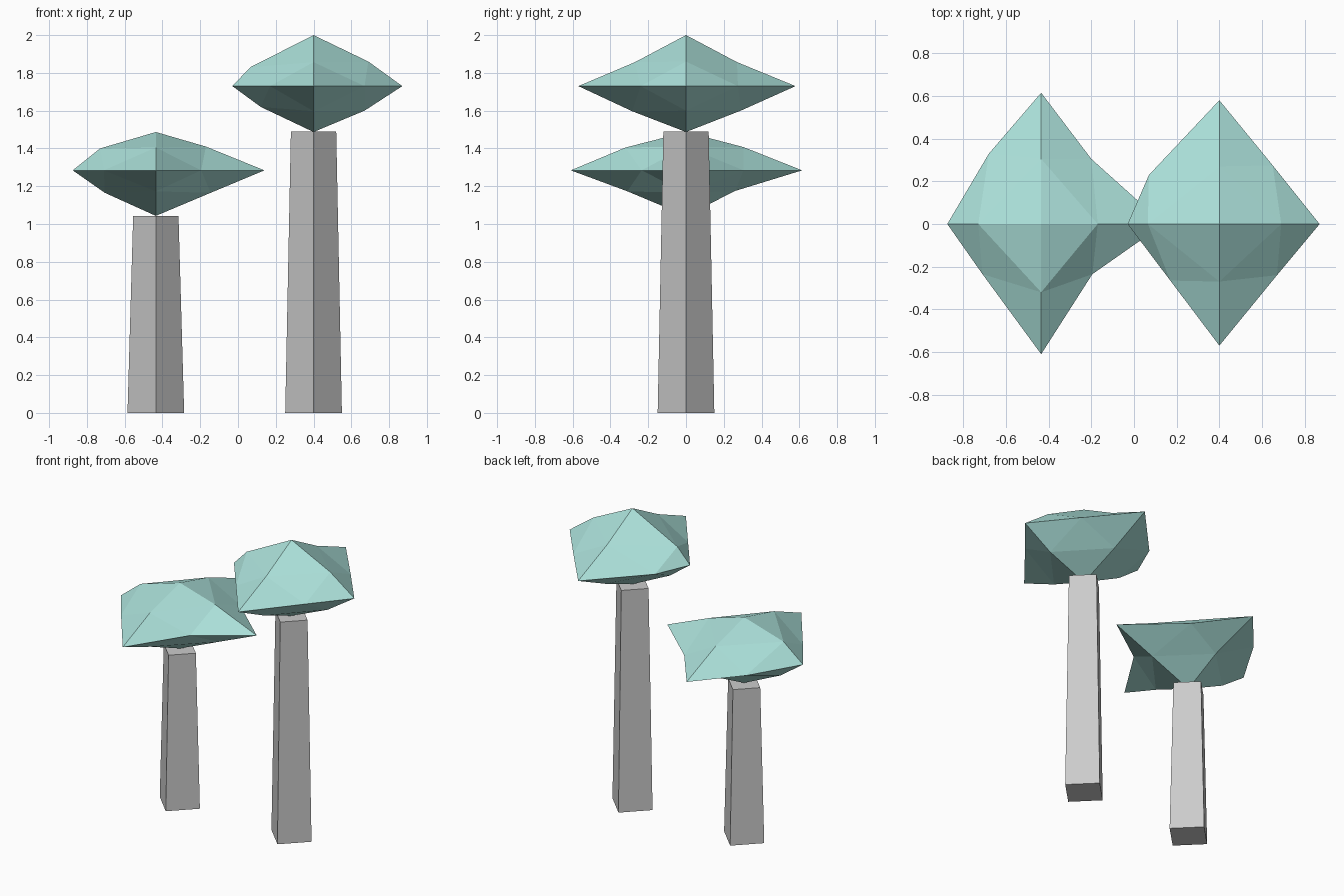
import bpy, bmesh
from math import radians
from mathutils import Matrix

if "Cube" in bpy.data.objects:
    bpy.data.objects.remove(bpy.data.objects["Cube"])

leaf = bpy.data.materials.new("leaf_teal")
leaf.diffuse_color = (0.41, 0.75, 0.70, 1)
leaf.use_nodes = True
leaf.node_tree.nodes["Principled BSDF"].inputs["Base Color"].default_value = leaf.diffuse_color


def finish(bm, name, mat=None):
    bmesh.ops.recalc_face_normals(bm, faces=bm.faces)
    me = bpy.data.meshes.new(name)
    bm.to_mesh(me)
    bm.free()
    ob = bpy.data.objects.new(name, me)
    bpy.context.collection.objects.link(ob)
    if mat:
        me.materials.append(mat)


# Four-sided tapered trunk with corners on the axes
def trunk(name, x, height):
    bm = bmesh.new()
    bmesh.ops.create_cone(bm, cap_ends=True, segments=4, radius1=0.15,
                          radius2=0.12, depth=height,
                          matrix=Matrix.Translation((x, 0, height / 2)))
    finish(bm, name)


# Canopy: irregular octahedron, each side split in four.
# Order everywhere: right, back, left, front (corners: between them).
def canopy(name, x, z_bottom, z_mid, z_top, tips, corners, upper, lower):
    bm = bmesh.new()
    dirs = [(1, 0), (0, 1), (-1, 0), (0, -1)]
    vert = bm.verts.new

    def spokes(data):
        return [vert((x + dx * r, dy * r, z)) for (dx, dy), (r, z) in zip(dirs, data)]

    rim = spokes([(r, z_mid) for r in tips])
    edge = [vert((cx, cy, z_mid)) for cx, cy in corners]
    for z, data in ((z_top, upper), (z_bottom, lower)):
        apex = vert((x, 0, z))
        mid = spokes(data)
        for i in range(4):
            j = (i + 1) % 4
            for tri in ((apex, mid[i], mid[j]), (mid[i], rim[i], edge[i]),
                        (mid[i], edge[i], mid[j]), (mid[j], edge[i], rim[j])):
                bm.faces.new(tri)
    finish(bm, name, leaf)


# Short tree
trunk("short_trunk", -0.435, 1.043)
canopy("short_canopy", -0.435, 1.043, 1.284, 1.487,
       tips=(0.575, 0.615, 0.44, 0.61),
       corners=((-0.2, 0.305), (-0.68, 0.33), (-0.71, -0.235), (-0.195, -0.235)),
       upper=((0.265, 1.41), (0.305, 1.407), (0.295, 1.40), (0.32, 1.405)),
       lower=((0.29, 1.165), (0.26, 1.175), (0.27, 1.165), (0.31, 1.173)))

# Tall tree
trunk("tall_trunk", 0.40, 1.49)
canopy("tall_canopy", 0.40, 1.487, 1.73, 2.0,
       tips=(0.47, 0.58, 0.43, 0.57),
       corners=((0.65, 0.275), (0.07, 0.23), (0.17, -0.265), (0.67, -0.24)),
       upper=((0.29, 1.86), (0.27, 1.857), (0.335, 1.83), (0.27, 1.857)),
       lower=((0.27, 1.60), (0.29, 1.60), (0.28, 1.62), (0.285, 1.597)))
